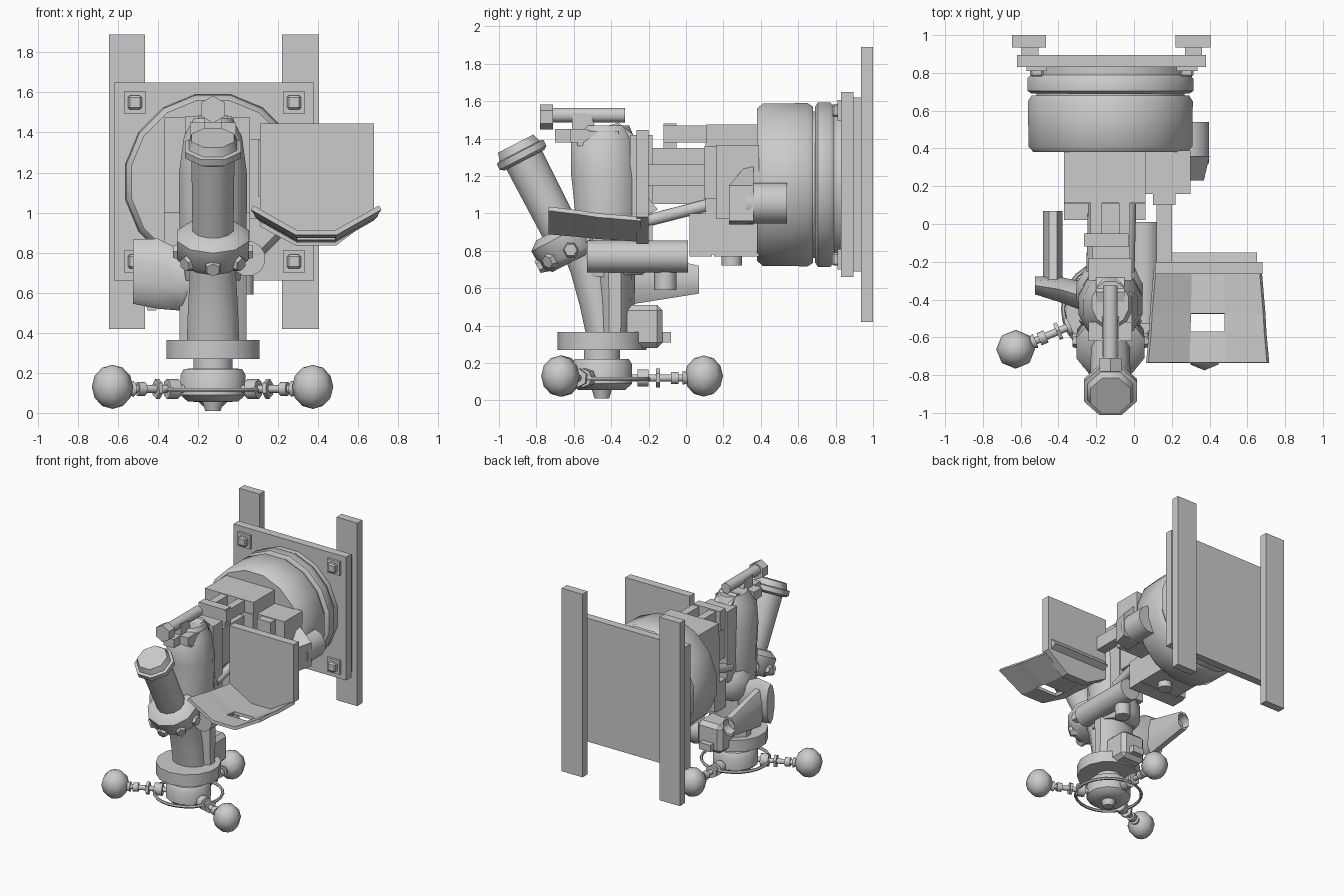
import bpy, bmesh, math
from mathutils import Vector

if "Cube" in bpy.data.objects:
    bpy.data.objects.remove(bpy.data.objects["Cube"])

GREY = bpy.data.materials.new("plain grey")
GREY.diffuse_color = (0.6, 0.6, 0.6, 1)
GREY.use_nodes = True
GREY.node_tree.nodes["Principled BSDF"].inputs["Base Color"].default_value = GREY.diffuse_color
CX = -0.125                       # centre line of the machine


def finish(name, bm, smooth=False, bevel=0):
    bmesh.ops.recalc_face_normals(bm, faces=bm.faces)
    me = bpy.data.meshes.new(name)
    bm.to_mesh(me)
    bm.free()
    ob = bpy.data.objects.new(name, me)
    bpy.context.collection.objects.link(ob)
    me.materials.append(GREY)
    if bevel:
        m = ob.modifiers.new("bevel", 'BEVEL')
        m.width, m.segments = bevel, 1
    if smooth:
        bpy.ops.object.select_all(action='DESELECT')
        ob.select_set(True)
        bpy.context.view_layer.objects.active = ob
        bpy.ops.object.shade_smooth_by_angle(angle=math.radians(46))
    return ob


def box(name, x0, x1, y0, y1, z0, z1, bevel=0):
    bm = bmesh.new()
    bmesh.ops.create_cube(bm, size=1)
    for v in bm.verts:
        v.co = Vector((x0 if v.co.x < 0 else x1, y0 if v.co.y < 0 else y1,
                       z0 if v.co.z < 0 else z1))
    return finish(name, bm, False, bevel)


def skin(name, rings, smooth=True):
    """Joins rings of points and caps both ends."""
    bm = bmesh.new()
    rings = [[bm.verts.new(p) for p in r] for r in rings]
    n = len(rings[0])
    for a, b in zip(rings, rings[1:]):
        for i in range(n):
            bm.faces.new((a[i], a[(i + 1) % n], b[(i + 1) % n], b[i]))
    bm.faces.new(rings[0])
    bm.faces.new(rings[-1])
    return finish(name, bm, smooth)


def circle(n):
    return [(math.cos(2 * math.pi * (i + .5) / n), math.sin(2 * math.pi * (i + .5) / n))
            for i in range(n)]


def lathe(name, base, axis, profile, n=12, smooth=True):
    """Profile of (distance along axis, radius)."""
    q = Vector((0, 0, 1)).rotation_difference(Vector(axis).normalized())
    return skin(name, [[Vector(base) + q @ Vector((r * c, r * s, d)) for c, s in circle(n)]
                       for d, r in profile], smooth)


def rod(name, a, b, r, r2=None, n=10):
    d = Vector(b) - Vector(a)
    return lathe(name, a, d, [(0, r), (d.length, r if r2 is None else r2)], n)


def loft(name, sections, n=12):
    """Horizontal ellipses (x, y, z, x radius, y radius)."""
    return skin(name, [[(x + rx * c, y + ry * s, z) for c, s in circle(n)]
                       for x, y, z, rx, ry in sections])


def side_prism(name, x0, x1, pts):
    """Side outline (y, z) extruded across x."""
    return skin(name, [[(x, y, z) for y, z in pts] for x in (x0, x1)], False)


def front_prism(name, y0, y1, pts):
    """Front outline (x, z) extruded along y."""
    return skin(name, [[(x, y, z) for x, z in pts] for y in (y0, y1)], False)


# Wall mount: rails, plate, standoffs, corner bolts
for x0, x1 in ((-0.645, -0.465), (0.22, 0.405)):
    box("wall_rail", x0, x1, 0.935, 1.0, 0.42, 1.89)
box("mount_plate", -0.62, 0.38, 0.83, 0.895, 0.66, 1.65)
for x in (-0.55, 0.315):
    box("standoff", x - 0.045, x + 0.045, 0.89, 0.94, 0.69, 1.62)
for x in (-0.515, 0.28):
    for z in (0.755, 1.55):
        box("bolt_washer", x - 0.055, x + 0.055, 0.81, 0.835, z - 0.055, z + 0.055)
        box("bolt_head", x - 0.035, x + 0.035, 0.78, 0.82, z - 0.035, z + 0.035, 0.01)

# Shoulder drum and rings
lathe("shoulder_drum", (CX, 0.38, 1.153), (0, 1, 0),
      [(0, 0.415), (0.03, 0.442), (0.27, 0.445), (0.3, 0.425)], 16)
lathe("drum_core", (CX, 0.66, 1.153), (0, 1, 0), [(0, 0.4), (0.18, 0.4)], 16)
lathe("drum_ring", (CX, 0.69, 1.153), (0, 1, 0),
      [(0, 0.425), (0.015, 0.448), (0.08, 0.448), (0.1, 0.43)], 16)
lathe("drum_rear_ring", (CX, 0.79, 1.153), (0, 1, 0), [(0, 0.435), (0.04, 0.435)], 16)

# Shoulder blocks
box("shoulder_block", -0.37, 0.06, 0.11, 0.39, 0.97, 1.475)
box("shoulder_side_block", 0.05, 0.30, 0.16, 0.39, 0.97, 1.365)
box("shoulder_front_plate", -0.37, 0.06, 0.105, 0.165, 0.78, 1.38)
box("shoulder_lower_block", -0.3, 0.06, 0.15, 0.39, 0.77, 0.98)
box("shoulder_lower_front", -0.37, 0.06, 0.02, 0.14, 0.77, 1.0)
lathe("side_motor", (0.29, 0.32, 1.055), (0, 1, 0), [(0, 0.112), (0.22, 0.112)])
skin("side_motor_mount", [[(x, y, z) for x, z in ((0.25, 0.94), (w, 0.96), (w, 1.15), (0.25, h))]
                          for y, w, h in ((0.23, 0.37, 1.1), (0.36, 0.4, 1.3))], False)
rod("lower_pin", (-0.1, 0.245, 0.72), (-0.1, 0.245, 0.8), 0.055)

# Forearm links between shoulder and head
box("forearm_core", -0.22, -0.02, -0.22, 0.12, 1.05, 1.35)
for x in (-0.23, -0.08):
    box("forearm_top_link", x, x + 0.06, -0.12, 0.16, 1.38, 1.47)
box("forearm_crossbar", -0.265, -0.03, -0.12, -0.05, 1.32, 1.48)
for x in (-0.22, -0.12, -0.03):
    rod("forearm_cable", (x, -0.25, 0.95), (x + 0.01, 0.14, 1.05), 0.035, n=8)

# Screen panel with chamfered foot, its arms and the bent tray
front_prism("screen_panel", -0.265, -0.2, [(0.11, 1.445), (0.68, 1.445), (0.68, 0.98),
                                           (0.49, 0.835), (0.29, 0.835), (0.11, 0.93)])
side_prism("panel_lip", 0.13, 0.65, [(-0.21, 0.99), (-0.15, 1.02), (-0.2, 1.08)])
box("panel_arm", 0.12, 0.2, -0.21, 0.18, 1.15, 1.26)
box("panel_arm_cap", 0.1, 0.22, 0.1, 0.17, 1.08, 1.36)
bm = bmesh.new()
rows = [[bm.verts.new((0.39 + u * w, y, z + up * rise))
         for u, up in ((-1, 1), (-0.31, 0), (0.31, 0), (1, 1))]
        for y, w, z, rise in ((-0.735, 0.32, 0.9, 0.125), (-0.57, 0.305, 0.885, 0.12),
                              (-0.475, 0.3, 0.875, 0.115), (-0.24, 0.28, 0.86, 0.11))]
for j in range(3):
    for i in range(3):
        if (i, j) != (1, 1):              # slot in the tray floor
            bm.faces.new((rows[j][i], rows[j][i + 1], rows[j + 1][i + 1], rows[j + 1][i]))
tray = finish("tray", bm)
m = tray.modifiers.new("thickness", 'SOLIDIFY')
m.thickness, m.offset = 0.025, 0

# Head body, lower body and column
loft("head_body", [(CX, -0.43, 0.66, 0.14, 0.14), (CX, -0.43, 0.85, 0.17, 0.19),
                   (CX, -0.42, 1.02, 0.175, 0.18), (CX, -0.43, 1.2, 0.175, 0.19),
                   (CX, -0.44, 1.38, 0.15, 0.18), (CX, -0.42, 1.47, 0.1, 0.12)], 12)
loft("column", [(CX, -0.44, 0.36, 0.135, 0.1), (CX, -0.465, 0.5, 0.13, 0.105),
                (CX, -0.5, 0.68, 0.12, 0.12), (CX, -0.56, 0.85, 0.12, 0.13)], 12)
loft("rear_column", [(CX, -0.38, 0.36, 0.175, 0.1), (CX, -0.38, 0.72, 0.175, 0.11)], 10)
loft("lower_body", [(CX, -0.36, 0.67, 0.15, 0.13), (CX, -0.36, 0.72, 0.185, 0.18),
                    (CX, -0.36, 0.84, 0.185, 0.18), (CX, -0.36, 0.9, 0.15, 0.14)], 12)
box("head_back_block", -0.24, -0.01, -0.3, -0.18, 0.85, 1.42)
box("column_back_block", -0.22, 0.0, -0.4, -0.125, 0.28, 0.51, 0.03)
box("column_back_tab", -0.16, -0.06, -0.13, -0.08, 0.31, 0.365)
rod("back_stub", (0.02, -0.11, 0.59), (0.02, -0.11, 0.7), 0.06)

# Lower side tube and left duct elbow
rod("side_tube", (0.05, -0.53, 0.77), (0.05, 0.01, 0.77), 0.088, n=12)
skin("duct_elbow", [[(x, y + ry * c, z + rz * s) for c, s in circle(10)]
                    for x, y, z, ry, rz in ((-0.525, -0.325, 0.705, 0.05, 0.16),
                                            (-0.4, -0.345, 0.695, 0.07, 0.175),
                                            (-0.28, -0.38, 0.66, 0.08, 0.15),
                                            (-0.15, -0.4, 0.72, 0.08, 0.1))])
skin("duct_outlet", [[(-0.43 + 0.055 * c, y, z + r * s) for c, s in circle(8)]
                     for y, z, r in ((-0.3, 0.66, 0.16), (0.07, 0.645, 0.08), (0.07, 0.645, 0.06),
                                     (0.0, 0.645, 0.05))])

# Tilted spray tube with cap and collar
A = Vector((0, -0.46, 0.89)).normalized()
collar = Vector((CX, -0.635, 0.84))
lathe("tilted_tube", collar, A, [(0, 0.105), (0.55, 0.112)], 12)
lathe("tube_cap", collar + A * 0.5, A,
      [(0, 0.13), (0.015, 0.152), (0.05, 0.152), (0.055, 0.13), (0.1, 0.115)], 8)
lathe("tube_collar", collar - A * 0.1, A,
      [(0, 0.14), (0.04, 0.185), (0.15, 0.19), (0.19, 0.14)], 10)
side = Vector((1, 0, 0))
for k in range(8):
    t = 2 * math.pi * k / 8
    d = side * math.cos(t) + A.cross(side) * math.sin(t)
    p = collar - A * 0.04 + d * 0.15
    rod("collar_lug", p, p + d * 0.05, 0.05, 0.035, 6)

# Top bar, hex tip and supports
rod("top_bar", (CX, -0.73, 1.525), (CX, -0.325, 1.525), 0.042, n=8)
lathe("top_bar_hex_tip", (CX, -0.78, 1.515), (0, 1, 0), [(0, 0.068), (0.07, 0.068)], 6, False)
side_prism("top_bar_support", -0.17, -0.08,
           [(-0.61, 1.36), (-0.45, 1.36), (-0.51, 1.53), (-0.61, 1.54)])
box("top_bar_clamp", -0.24, -0.01, -0.62, -0.52, 1.38, 1.45)
box("top_front_block", -0.17, -0.08, -0.7, -0.6, 1.38, 1.45)
side_prism("top_rear_rib", -0.2, -0.05,
           [(-0.55, 1.43), (-0.36, 1.485), (-0.26, 1.4), (-0.26, 1.2), (-0.5, 1.2)])
box("head_side_strip", -0.06, -0.01, -0.58, -0.36, 1.36, 1.44)

# Flange, neck and hub
lathe("flange", (CX, -0.45, 0.27), (0, 0, 1), [(0, 0.238), (0.095, 0.238)], 14)
lathe("hub", (CX, -0.45, 0.01), (0, 0, 1),
      [(0, 0.04), (0.045, 0.055), (0.046, 0.13), (0.08, 0.168), (0.18, 0.168),
       (0.21, 0.15), (0.211, 0.1), (0.27, 0.1)], 12)

# Three arms with ball ends
for ang in (90, 203, 336):
    d = Vector((math.cos(math.radians(ang)), math.sin(math.radians(ang)), 0))
    c = Vector((CX, -0.45, 0.12))
    rod("ball_arm", c + d * 0.1, c + d * 0.5, 0.02, n=8)
    rod("arm_fitting", c + d * 0.19, c + d * 0.25, 0.05, n=8)
    rod("arm_clip", c + d * 0.29, c + d * 0.31, 0.05, n=6)
    rod("arm_collar", c + d * 0.37, c + d * 0.41, 0.035, n=8)
    rod("ball_socket", c + d * 0.43, c + d * 0.48, 0.04, 0.025, 8)
    bm = bmesh.new()
    bmesh.ops.create_uvsphere(bm, u_segments=8, v_segments=6, radius=0.103)
    bmesh.ops.scale(bm, verts=bm.verts, vec=(1, 1, 1.07))
    bmesh.ops.translate(bm, verts=bm.verts, vec=c + d * 0.545 + Vector((0, 0, 0.01)))
    finish("ball_end", bm, True)

# Hose loop joining the arms
bpy.ops.mesh.primitive_torus_add(location=(CX, -0.45, 0.115), major_radius=0.25,
                                 minor_radius=0.012, major_segments=24, minor_segments=6)
hose = bpy.context.object
hose.name = "hose_loop"
hose.data.materials.append(GREY)
bpy.ops.object.shade_smooth_by_angle()
